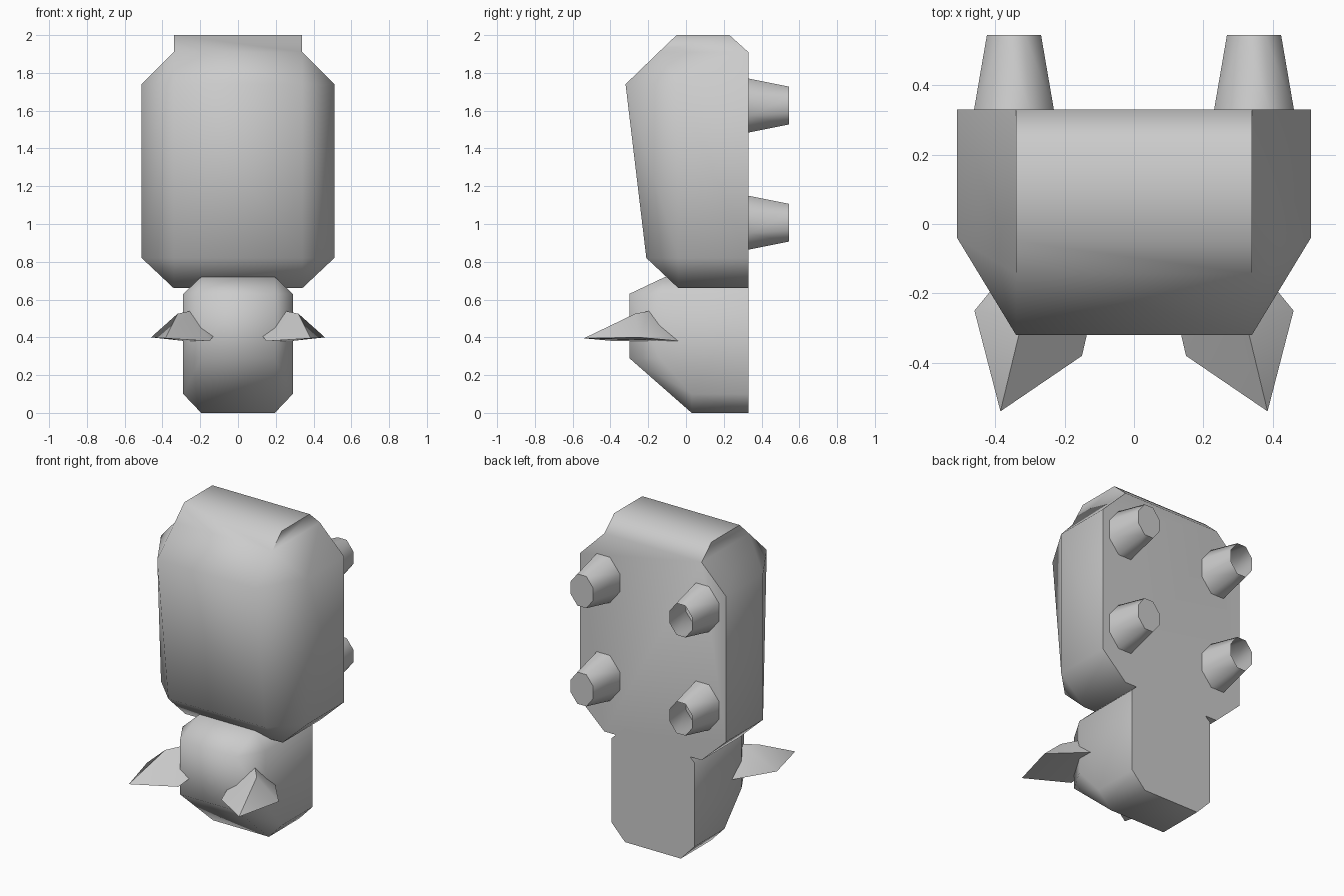
import bpy, bmesh
from mathutils import Vector

if "Cube" in bpy.data.objects:
    bpy.data.objects.remove(bpy.data.objects["Cube"])


def add_hull(bm, pts):
    # convex solid around a few corner points
    vs = [bm.verts.new(p) for p in pts]
    res = bmesh.ops.convex_hull(bm, input=vs)
    junk = set(res["geom_interior"] + res["geom_unused"])
    bmesh.ops.delete(bm, geom=[g for g in junk if isinstance(g, bmesh.types.BMVert)], context="VERTS")


def drop_faces(bm, test):
    gone = [f for f in bm.faces if all(test(v.co) for v in f.verts)]
    bmesh.ops.delete(bm, geom=gone, context="FACES")


def finish(bm, name, angle=1.05):
    bmesh.ops.remove_doubles(bm, verts=bm.verts[:], dist=0.0005)
    bmesh.ops.dissolve_limit(bm, angle_limit=0.01, verts=bm.verts[:], edges=bm.edges[:])
    bmesh.ops.recalc_face_normals(bm, faces=bm.faces[:])
    me = bpy.data.meshes.new(name)
    bm.to_mesh(me)
    bm.free()
    ob = bpy.data.objects.new(name, me)
    bpy.context.collection.objects.link(ob)
    bpy.ops.object.select_all(action="DESELECT")
    ob.select_set(True)
    bpy.context.view_layer.objects.active = ob
    bpy.ops.object.shade_smooth_by_angle(angle=angle)
    return ob


def both(x, profile):
    return [(s * x, y, z) for s in (-1, 1) for y, z in profile]


# body: chamfered block with a narrower strip along its top
bm = bmesh.new()
add_hull(bm, both(.34, [(.33, 1.91), (.33, .66), (-.04, .66), (-.21, .82), (-.32, 1.74), (-.144, 1.91)])
         + both(.51, [(.33, 1.74), (.33, .82), (-.04, .82), (-.04, 1.74)]))
add_hull(bm, both(.34, [(.33, 1.91), (.23, 2), (-.05, 2), (-.144, 1.91)]))
drop_faces(bm, lambda c: abs(c.z - 1.91) < .001)
finish(bm, "body")

# head
bm = bmesh.new()
add_hull(bm, both(.195, [(.33, 0), (.03, 0), (-.30, .29), (-.30, .63), (-.11, .72), (.33, .72)])
         + both(.29, [(.33, .1), (.33, .63), (-.14, .63), (-.14, .29), (.03, .1)]))
finish(bm, "head")

# ears
EAR = [(.46, -.25, .40), (.385, -.54, .395), (.15, -.38, .38), (.28, -.03, .38),
       (.32, -.27, .525), (.25, -.19, .54), (.12, -.25, .42)]
for s, side in ((-1, "left"), (1, "right")):
    bm = bmesh.new()
    add_hull(bm, [(s * x, y, z) for x, y, z in EAR])
    finish(bm, "ear_" + side, .6)


# legs: tapered chamfered posts, the left pair open at the tip
def ring(cx, cz, w, h, y, c=.3):
    a, b = 1, 1 - 2 * c
    oct_ = [(a, b), (b, a), (-b, a), (-a, b), (-a, -b), (-b, -a), (b, -a), (a, -b)]
    return [Vector((cx + u * w, y, cz + v * h)) for u, v in oct_]


for s, side in ((-1, "left"), (1, "right")):
    for cz, row in ((1.627, "upper"), (1.007, "lower")):
        bm = bmesh.new()
        add_hull(bm, ring(s * .346, cz, .115, .143, .33) + ring(s * .346, cz, .078, .1, .545))
        drop_faces(bm, lambda c: c.y < .335)
        if s < 0:
            drop_faces(bm, lambda c: c.y > .54)
        finish(bm, f"leg_{row}_{side}")
